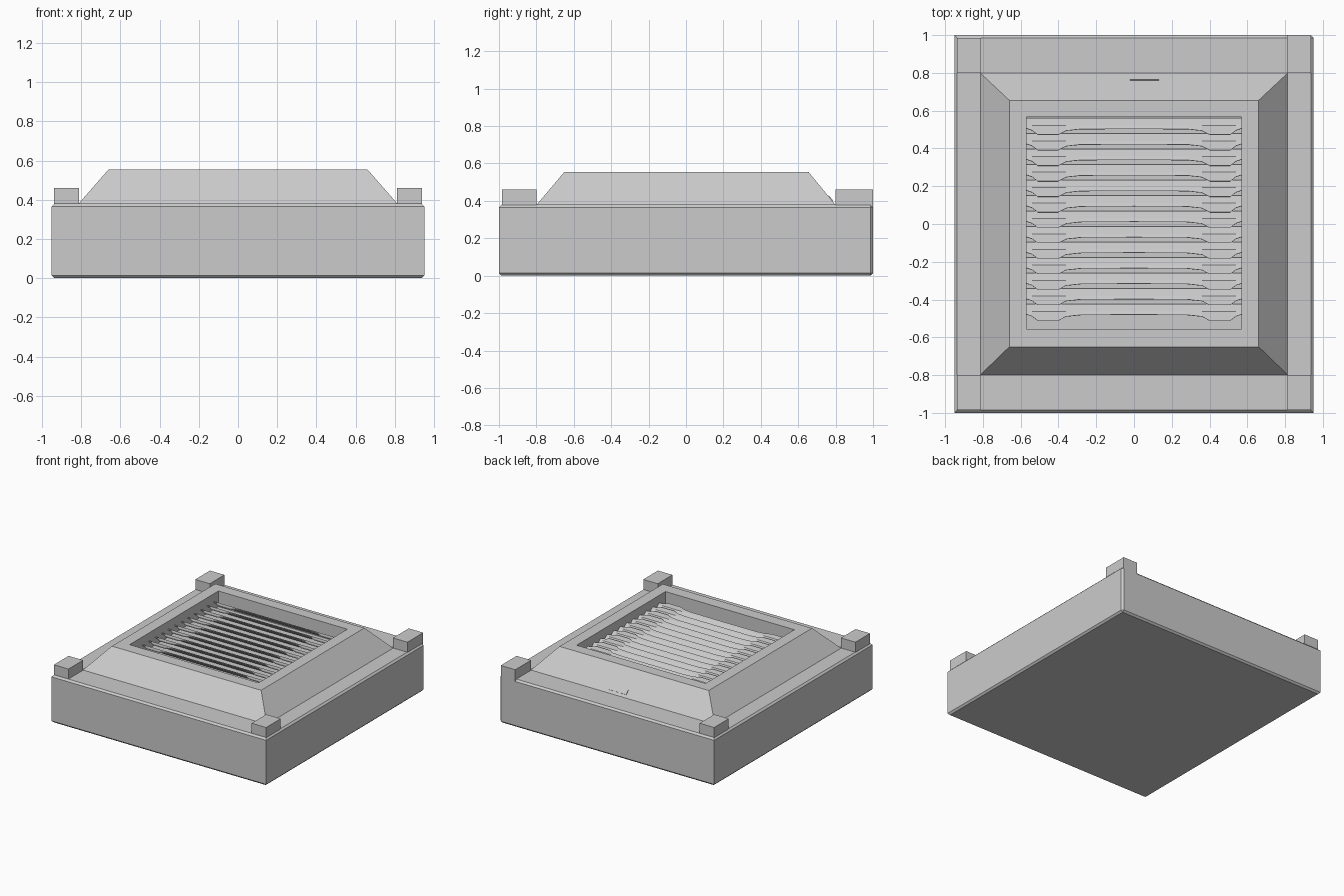
import bpy, bmesh, math

if "Cube" in bpy.data.objects:
    bpy.data.objects.remove(bpy.data.objects["Cube"])


def finish(bm, name):
    bmesh.ops.recalc_face_normals(bm, faces=bm.faces)
    mesh = bpy.data.meshes.new(name)
    bm.to_mesh(mesh)
    bm.free()
    obj = bpy.data.objects.new(name, mesh)
    bpy.context.collection.objects.link(obj)
    return obj


def box_bm(x0, x1, y0, y1, z0, z1):
    bm = bmesh.new()
    bmesh.ops.create_cube(bm, size=1)
    for v in bm.verts:
        v.co.x = x1 if v.co.x > 0 else x0
        v.co.y = y1 if v.co.y > 0 else y0
        v.co.z = z1 if v.co.z > 0 else z0
    return bm


# Base slab: chamfered top and bottom rims plus the back right corner
bm = box_bm(-0.95, 0.95, -1, 1, 0, 0.38)
edges = []
for e in bm.edges:
    a, b = e.verts
    vertical = abs(a.co.z - b.co.z) > 0.1
    if not vertical or (a.co.x > 0 and a.co.y > 0):
        edges.append(e)
bmesh.ops.bevel(bm, geom=edges, offset=0.014, segments=1, affect='EDGES')
finish(bm, "base_slab")

# Corner blocks; the back right one runs out to the slab edge
for sx, xn in ((-1, "left"), (1, "right")):
    for sy, yn in ((-1, "front"), (1, "back")):
        xs = sorted((sx * 0.81, sx * 0.938))
        out = 1.0 if (sx > 0 and sy > 0) else 0.985
        ys = sorted((sy * 0.80, sy * out))
        finish(box_bm(*xs, *ys, 0.366, 0.46), f"{yn}_{xn}_corner_block")

# Sloped housing with a recessed rectangular well
bm = bmesh.new()
sections = [(0.815, -0.80, 0.80, 0.378), (0.66, -0.65, 0.655, 0.555),
            (0.57, -0.555, 0.567, 0.555), (0.57, -0.555, 0.567, 0.43)]
rings = []
for hx, y0, y1, z in sections:
    rings.append([bm.verts.new(p) for p in
                  ((-hx, y0, z), (hx, y0, z), (hx, y1, z), (-hx, y1, z))])
for lo, hi in zip(rings, rings[1:]):
    for i in range(4):
        j = (i + 1) % 4
        bm.faces.new((lo[i], lo[j], hi[j], hi[i]))
bm.faces.new(rings[-1])
bm.faces.new(rings[0])
finish(bm, "vent_housing")

# Louvre slat: sloping back, flat lip with a dropped tab at each end
half_lip = [(0.0, 0.017), (0.28, 0.018), (0.36, 0.027), (0.40, 0.048),
            (0.51, 0.048), (0.54, 0.025), (0.57, 0.015)]
lip = [(-x, d) for x, d in reversed(half_lip[1:])] + half_lip
bm = bmesh.new()
rows = [[bm.verts.new((x, 0.04, 0.448)) for x, d in lip],
        [bm.verts.new((x, 0, 0.487)) for x, d in lip],
        [bm.verts.new((x, -d, 0.493)) for x, d in lip]]
for r, s in zip(rows, rows[1:]):
    for i in range(len(lip) - 1):
        bm.faces.new((r[i], s[i], s[i + 1], r[i + 1]))
slats = finish(bm, "louvre_slats")
slats.location.y = -0.463
solid = slats.modifiers.new("thickness", 'SOLIDIFY')
solid.thickness = 0.006
array = slats.modifiers.new("repeat", 'ARRAY')
array.count = 13
array.use_relative_offset = False
array.use_constant_offset = True
array.constant_offset_displace = (0, 0.082, 0)

# Small plain latch plate on the rear slope
plate = finish(box_bm(-0.077, 0.077, -0.018, 0.018, -0.006, 0.004), "latch_plate")
plate.location = (0.055, 0.772, 0.413)
plate.rotation_euler.x = -math.atan2(0.177, 0.145)
